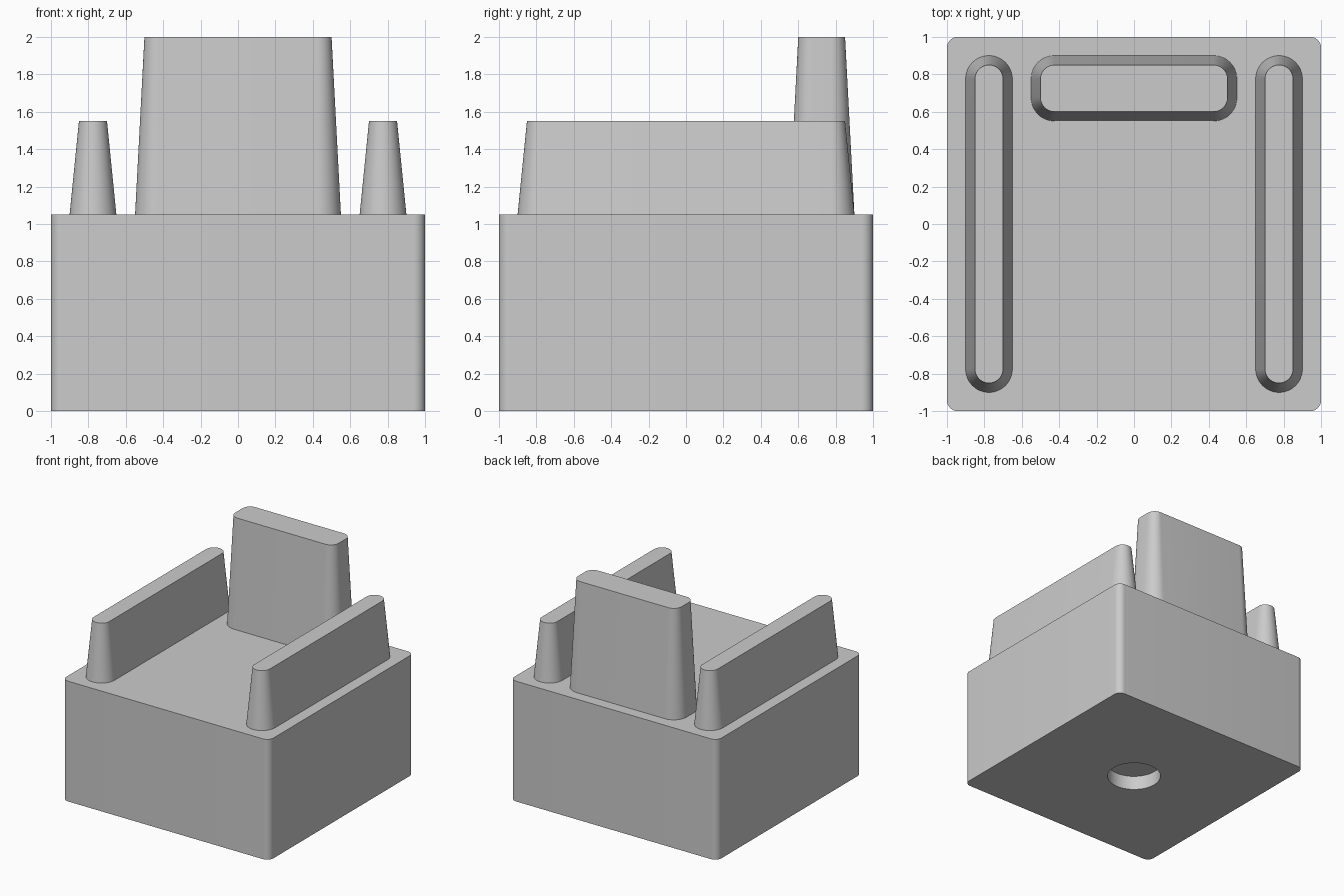
import bpy
import bmesh
from math import cos, sin, pi, radians

STEPS = 12                  # segments per rounded corner
COUNT = 4 * (STEPS + 1)     # points in every ring

cube = bpy.data.objects.get("Cube")
if cube:
    bpy.data.objects.remove(cube, do_unlink=True)

grey = bpy.data.materials.new("plain grey")
grey.use_nodes = True
colour = (0.6, 0.6, 0.6, 1)
grey.diffuse_color = colour
grey.node_tree.nodes["Principled BSDF"].inputs["Base Color"].default_value = colour


def rounded_rect(cx, cy, half_x, half_y, radius, z):
    """Ring of points around a rectangle with round corners."""
    points = []
    for corner, (sx, sy) in enumerate([(1, 1), (-1, 1), (-1, -1), (1, -1)]):
        for i in range(STEPS + 1):
            a = (corner + i / STEPS) * pi / 2
            points.append((cx + sx * (half_x - radius) + radius * cos(a),
                           cy + sy * (half_y - radius) + radius * sin(a), z))
    return points


def circle(radius, z):
    angles = [(i + 0.5) / COUNT * 2 * pi for i in range(COUNT)]
    return [(radius * cos(a), radius * sin(a), z) for a in angles]


def loft(name, rings, cap_start=False):
    """Skin successive rings and close the last one."""
    bm = bmesh.new()
    loops = [[bm.verts.new(p) for p in ring] for ring in rings]
    for low, high in zip(loops, loops[1:]):
        for i in range(COUNT):
            j = (i + 1) % COUNT
            bm.faces.new((low[i], low[j], high[j], high[i]))
    bm.faces.new(loops[-1])
    if cap_start:
        bm.faces.new(loops[0][::-1])
    bmesh.ops.remove_doubles(bm, verts=bm.verts, dist=1e-5)
    mesh = bpy.data.meshes.new(name)
    bm.to_mesh(mesh)
    bm.free()
    mesh.materials.append(grey)
    obj = bpy.data.objects.new(name, mesh)
    bpy.context.collection.objects.link(obj)
    bpy.ops.object.select_all(action='DESELECT')
    obj.select_set(True)
    bpy.context.view_layer.objects.active = obj
    bpy.ops.object.shade_smooth_by_angle(angle=radians(30))
    return obj


SEAT = 1.05     # height of the seat top
TAPER = 0.05    # inward slope of the upright parts


def upright(name, cx, cy, half_x, half_y, radius, top):
    return loft(name, [
        rounded_rect(cx, cy, half_x, half_y, radius, SEAT),
        rounded_rect(cx, cy, half_x - TAPER, half_y - TAPER, radius - TAPER, top)])


# Seat block with a shallow round socket underneath
loft("seat_block", [
    circle(0.22, 0.125),
    circle(0.22, 0),
    rounded_rect(0, 0, 1, 1, 0.06, 0),
    rounded_rect(0, 0, 1, 1, 0.06, SEAT)], cap_start=True)

# Tapered armrests and backrest
for side, x in (("left", 0.775), ("right", -0.775)):
    upright(side + "_armrest", x, 0, 0.125, 0.9, 0.125, 1.55)
upright("backrest", 0, 0.725, 0.55, 0.175, 0.125, 2)
